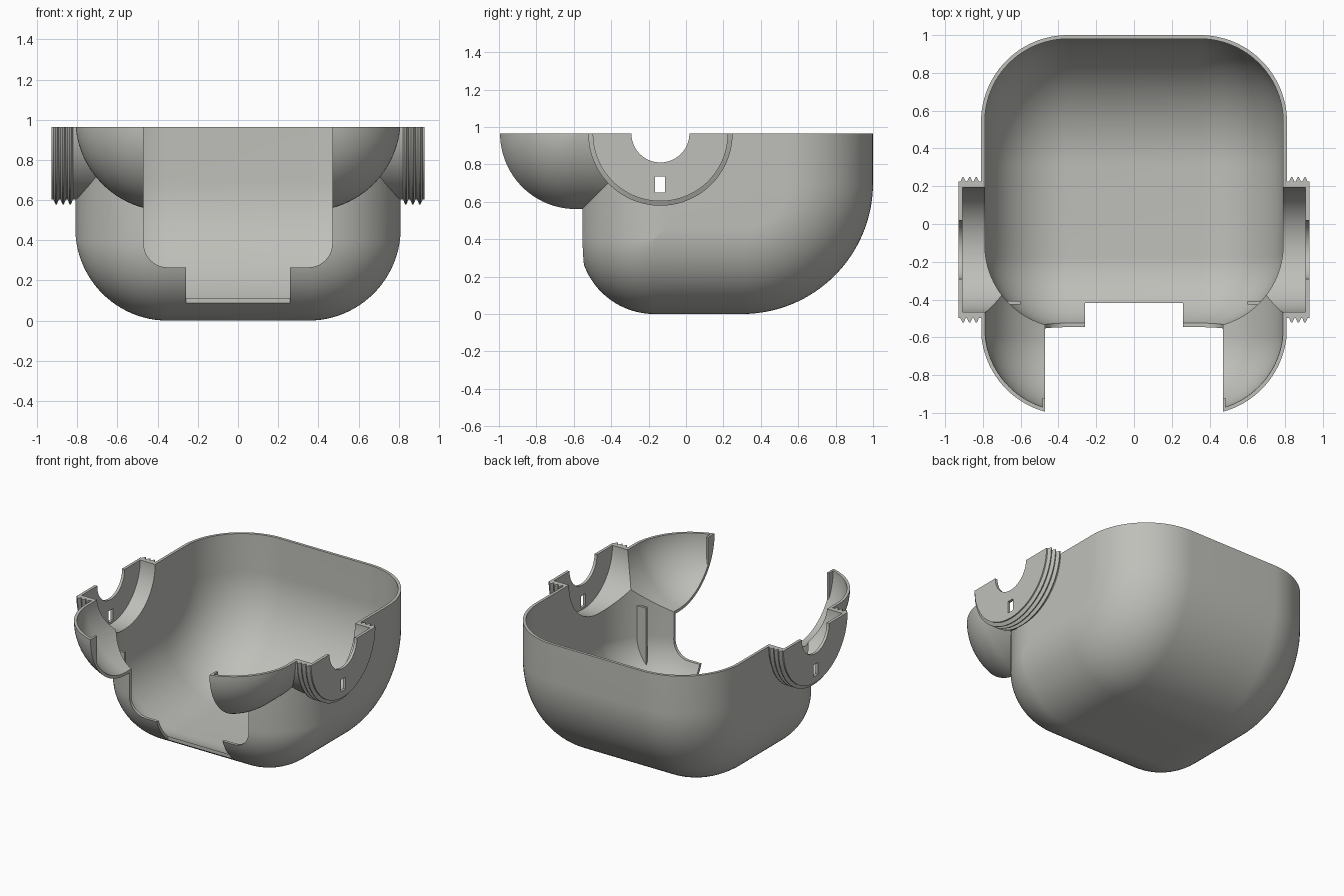
import bpy, bmesh, math
from mathutils import Vector

if "Cube" in bpy.data.objects:
    bpy.data.objects.remove(bpy.data.objects["Cube"])

TOP = 0.965      # rim height
WALL = 0.02      # shell thickness
EAR_Y = -0.137   # side socket axis

grey = bpy.data.materials.new("warm_grey")
grey.diffuse_color = (0.52, 0.52, 0.49, 1)
grey.use_nodes = True
grey.node_tree.nodes["Principled BSDF"].inputs["Base Color"].default_value = grey.diffuse_color


def loft(name, rings):
    """Closed solid through rings with equal point counts."""
    bm = bmesh.new()
    loops = [[bm.verts.new(p) for p in ring] for ring in rings]
    n = len(loops[0])
    for a, b in zip(loops, loops[1:]):
        for i in range(n):
            j = (i + 1) % n
            bm.faces.new((a[i], a[j], b[j], b[i]))
    bm.faces.new(loops[0][::-1])
    bm.faces.new(loops[-1])
    bmesh.ops.recalc_face_normals(bm, faces=bm.faces)
    me = bpy.data.meshes.new(name)
    bm.to_mesh(me)
    bm.free()
    me.materials.append(grey)
    ob = bpy.data.objects.new(name, me)
    bpy.context.collection.objects.link(ob)
    return ob


def arc(cy, cz, r, a0, a1, n):
    return [(cy + r * math.cos(math.radians(a0 + (a1 - a0) * i / n)),
             cz + r * math.sin(math.radians(a0 + (a1 - a0) * i / n))) for i in range(n + 1)]


def box(name, x0, x1, y0, y1, z0, z1):
    return loft(name, [[(x, y0, z0), (x, y1, z0), (x, y1, z1), (x, y0, z1)] for x in (x0, x1)])


def boolean(target, other, op):
    m = target.modifiers.new(op, 'BOOLEAN')
    m.operation, m.solver, m.object = op, 'EXACT', other
    bpy.context.view_layer.objects.active = target
    bpy.ops.object.modifier_apply(modifier=m.name)
    bpy.data.objects.remove(other)


def body_section(d):
    """Side outline of the bowl, inset by d."""
    r1, r2 = max(0.40 - d, 0.002), 0.70 - d
    return ([(-0.57 + d, 1.2)] + arc(-0.57 + d + r1, d + r1, r1, 180, 270, 20)
            + arc(1 - d - r2, d + r2, r2, 270, 360, 32) + [(1 - d, 1.2)])


def bulge_section(d):
    """Side outline of the front bulge, inset by d."""
    r = max(0.42 - d, 0.002)
    return ([(-1.01 + d, 1.2)] + arc(-1.01 + d + r, 0.545 + d + r, r, 180, 270, 24)
            + [(-0.2, 0.545 + d), (-0.2, 1.2)])


def rounded(name, section, wall):
    """Section spread across x with large rounded side edges."""
    r, n = 0.46 - wall, 24
    half = []
    for i in range(n + 1):
        t = math.pi / 2 * i / n
        half.append((0.35 + r * math.sin(t), wall + r * (1 - math.cos(t))))
    stations = [(-x, d) for x, d in reversed(half)] + half
    return loft(name, [[(x, y, z) for y, z in section(d)] for x, d in stations])


def turned(name, profile, side, n=96):
    """Solid of (x, radius) points around the socket axis."""
    rings = []
    for x, r in profile:
        rings.append([(side * x, EAR_Y + r * math.cos(2 * math.pi * (i + 0.5) / n),
                       TOP + r * math.sin(2 * math.pi * (i + 0.5) / n)) for i in range(n)])
    return loft(name, rings)


def x_box(name, s, x0, x1, *rest):
    return box(name, min(s * x0, s * x1), max(s * x0, s * x1), *rest)


# Outer form: bowl, front bulge and threaded side sockets
shell = rounded("bowl_shell", body_section, 0)
boolean(shell, rounded("front_bulge", bulge_section, 0), 'UNION')
thread = [(0.60, 0.362), (0.815, 0.362)]
for peak in (0.835, 0.870, 0.905):
    thread += [(peak - 0.014, 0.362), (peak - 0.003, 0.386),
               (peak + 0.003, 0.386), (peak + 0.014, 0.362)]
thread += [(0.928, 0.362)]
for s in (-1, 1):
    boolean(shell, turned("side_socket", thread, s), 'UNION')

# Inner hollow, leaving small ribs standing on the inside
hollow = rounded("bowl_hollow", body_section, WALL)
for s in (-1, 1):
    boolean(hollow, x_box("wall_rib", s, 0.60, 0.85, -0.425, -0.408, 0.2, 0.62), 'DIFFERENCE')
bulge_hollow = rounded("bulge_hollow", bulge_section, WALL)
for s in (-1, 1):
    boolean(bulge_hollow, x_box("tip_rib", s, 0.44, 0.485, -1.1, -0.92, 0.6, 1.3), 'DIFFERENCE')
boolean(shell, hollow, 'DIFFERENCE')
boolean(shell, bulge_hollow, 'DIFFERENCE')
for s in (-1, 1):
    boolean(shell, turned("socket_hollow", [(0.55, 0.33), (0.908, 0.33)], s), 'DIFFERENCE')
    boolean(shell, turned("axle_hole", [(0.85, 0.155), (1.0, 0.155)], s), 'DIFFERENCE')
    boolean(shell, x_box("slot", s, 0.85, 1.0, -0.165, -0.113, 0.65, 0.735), 'DIFFERENCE')

# Front opening with rounded lower corners, plus the lower notch
outline = ([(0.47, 1.3), (-0.47, 1.3)] + arc(-0.35, 0.385, 0.12, 180, 270, 10)
           + arc(0.35, 0.385, 0.12, 270, 360, 10))
boolean(shell, loft("front_opening", [[(x, y, z) for x, z in outline] for y in (-1.2, -0.419)]),
        'DIFFERENCE')
boolean(shell, box("front_notch", -0.26, 0.26, -1.2, -0.418, -0.1, 0.6), 'DIFFERENCE')

# Flat rim
boolean(shell, box("rim_cut", -2, 2, -2, 2, TOP, 2), 'DIFFERENCE')

bpy.ops.object.select_all(action='DESELECT')
shell.select_set(True)
bpy.context.view_layer.objects.active = shell
bpy.ops.object.shade_smooth_by_angle(angle=math.radians(25))
